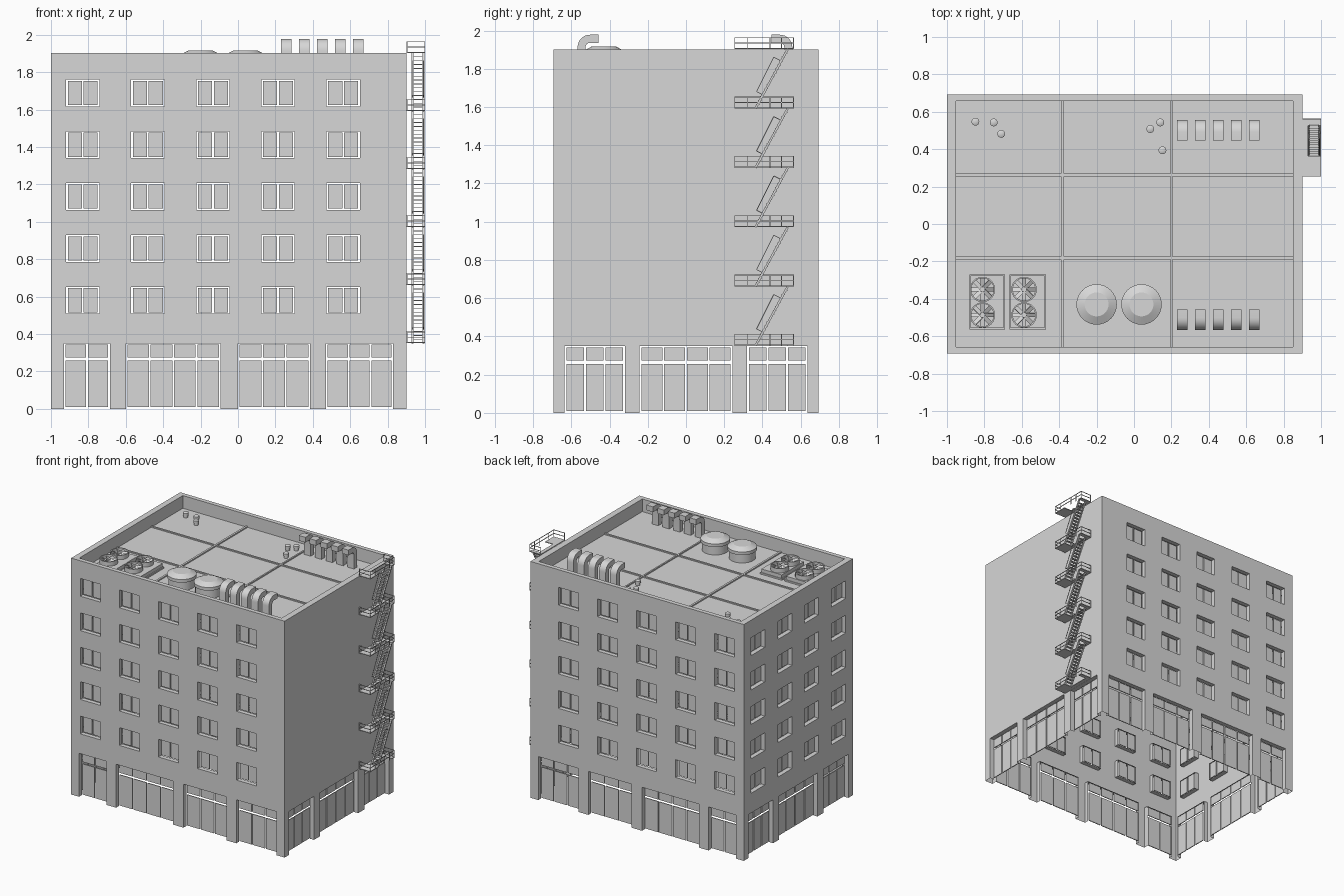
import bpy, bmesh, math
from mathutils import Matrix, Vector

if "Cube" in bpy.data.objects:
    bpy.data.objects.remove(bpy.data.objects["Cube"])

grey = bpy.data.materials.new("plain_grey")
grey.use_nodes = True
COLOUR = (0.68, 0.68, 0.68, 1)
grey.diffuse_color = COLOUR
grey.node_tree.nodes["Principled BSDF"].inputs["Base Color"].default_value = COLOUR

X0, X1, Y, TOP, ROOF, REVEAL = -1.0, 0.9, 0.693, 1.902, 1.8, 0.036


def finish(name, bm, smooth=0):
    me = bpy.data.meshes.new(name)
    bm.to_mesh(me)
    bm.free()
    me.materials.append(grey)
    ob = bpy.data.objects.new(name, me)
    bpy.context.collection.objects.link(ob)
    if smooth:
        bpy.ops.object.select_all(action='DESELECT')
        ob.select_set(True)
        bpy.context.view_layer.objects.active = ob
        bpy.ops.object.shade_smooth_by_angle(angle=math.radians(smooth))


def box(bm, x0, x1, y0, y1, z0, z1):
    m = Matrix.Translation(((x0 + x1) / 2, (y0 + y1) / 2, (z0 + z1) / 2))
    bmesh.ops.create_cube(bm, size=1, matrix=m @ Matrix.Diagonal((x1 - x0, y1 - y0, z1 - z0, 1)))


def bar(bm, a, b, w=0.004):
    a, b = Vector(a), Vector(b)
    m = Matrix.Translation((a + b) / 2) @ (b - a).to_track_quat('Z', 'Y').to_matrix().to_4x4()
    bmesh.ops.create_cube(bm, size=1, matrix=m @ Matrix.Diagonal((w, w, (b - a).length, 1)))


def cone(bm, x, y, z0, z1, r0, r1, n=24):
    bmesh.ops.create_cone(bm, cap_ends=True, segments=n, radius1=r0, radius2=r1, depth=z1 - z0,
                          matrix=Matrix.Translation((x, y, (z0 + z1) / 2)))


# Openings: shopfronts as (start, end, pane count), window columns by centre
SHOP_TOP, WIN_W, WIN_H = 0.35, 0.178, 0.143
ROWS = [0.509 + 0.277 * i for i in range(5)]
SHOPS_X = [(-0.93, -0.685, 2), (-0.6, -0.093, 4), (0, 0.385, 3), (0.47, 0.83, 3)]
SHOPS_Y = [(-0.635, -0.32, 3), (-0.243, 0.243, 4), (0.32, 0.635, 3)]
COLS_X = [-0.83 + 0.348 * i for i in range(5)]
COLS_Y = [-0.514, -0.168, 0.168, 0.514]
SIDES = {
    "front": (lambda t, z, d: (t, -Y + d, z), X0, X1, SHOPS_X, COLS_X, False),
    "back": (lambda t, z, d: (t, Y - d, z), X0, X1, SHOPS_X, COLS_X, True),
    "right": (lambda t, z, d: (X0 + d, t, z), -Y, Y, SHOPS_Y, COLS_Y, True),
    "left": (lambda t, z, d: (X1 - d, t, z), -Y, Y, SHOPS_Y, [], False),
}

# Thin wall sheets with openings, inward reveals and recessed panes
shell = bmesh.new()
zcuts = sorted([0, SHOP_TOP, TOP] + ROWS + [z + WIN_H for z in ROWS])
for side, (place, t0, t1, shops, cols, flip) in SIDES.items():
    holes = [(a, b, 0, SHOP_TOP) for a, b, n in shops]
    holes += [(c - WIN_W / 2, c + WIN_W / 2, z, z + WIN_H) for c in cols for z in ROWS]

    def quad(*pts):
        pts = pts[::-1] if flip else pts
        shell.faces.new([shell.verts.new(place(*p)) for p in pts])

    tcuts = sorted({t0, t1} | {h[0] for h in holes} | {h[1] for h in holes})
    for ta, tb in zip(tcuts, tcuts[1:]):
        for za, zb in zip(zcuts, zcuts[1:]):
            tm, zm = (ta + tb) / 2, (za + zb) / 2
            if not any(h[0] < tm < h[1] and h[2] < zm < h[3] for h in holes):
                quad((ta, za, 0), (tb, za, 0), (tb, zb, 0), (ta, zb, 0))
    for a, b, lo, hi in holes:
        ring = [(a, lo), (a, hi), (b, hi), (b, lo)]
        sides = list(zip(ring, ring[1:] + ring[:1]))
        for p, q in sides if lo > 0 else sides[:3]:
            quad((*p, 0), (*p, REVEAL), (*q, REVEAL), (*q, 0))

    panes = bmesh.new()

    def pane(ta, tb, za, zb):
        p, q = place(ta, za, REVEAL - 0.007), place(tb, zb, REVEAL)
        box(panes, *[f(p[i], q[i]) for i in range(3) for f in (min, max)])

    g = 0.009
    for a, b, n in shops:
        w = (b - a - g) / n
        for i in range(n):
            s = a + g + i * w
            pane(s, s + w - g, 0.01, 0.257)
            pane(s, s + w - g, 0.273, SHOP_TOP - 0.007)
    for c in cols:
        for z in ROWS:
            for s in (c - WIN_W / 2 + g, c + g / 2):
                pane(s, s + WIN_W / 2 - 1.5 * g, z + 0.007, z + WIN_H - 0.007)
    finish(side + "_window_panes", panes)

bmesh.ops.remove_doubles(shell, verts=shell.verts, dist=0.0005)
finish("walls", shell)

# Parapet rim, its inner faces and the sunken roof deck
XA, XB, YI = X0 + 0.048, X1 - 0.05, Y - 0.035
bm = bmesh.new()
loops = [[bm.verts.new((x, y, z)) for x, y in ((xa, -yy), (xb, -yy), (xb, yy), (xa, yy))]
         for xa, xb, yy, z in ((X0, X1, Y, TOP), (XA, XB, YI, TOP), (XA, XB, YI, ROOF))]
for la, lb in zip(loops, loops[1:]):
    for k in range(4):
        bm.faces.new((la[k - 1], la[k], lb[k], lb[k - 1]))
bm.faces.new(loops[2])
finish("parapet_and_roof", bm)

# Raised roof ribs
bm = bmesh.new()
for x, w in ((-0.382, 0.008), (0.2, 0.006)):
    box(bm, x - w, x + w, -YI, YI, ROOF - 0.005, ROOF + 0.01)
for y in (0.262, -0.182):
    box(bm, XA, XB, y - 0.007, y + 0.007, ROOF - 0.005, ROOF + 0.009)
finish("roof_ribs", bm)

# Cooling units: low box on a plinth with two bladed fans each
for i, (x0, x1, fx) in enumerate(((-0.88, -0.69, -0.81), (-0.665, -0.47, -0.588))):
    bm = bmesh.new()
    box(bm, x0, x1, -0.565, -0.27, ROOF, ROOF + 0.012)
    box(bm, x0 + 0.006, x1 - 0.008, -0.557, -0.276, ROOF, ROOF + 0.04)
    finish(f"cooling_unit_{i + 1}", bm)
    bm = bmesh.new()
    for fy in (-0.35, -0.487):
        base = ROOF + 0.04
        rings = [[bm.verts.new((fx + r * math.cos(k * math.tau / 24),
                                fy + r * math.sin(k * math.tau / 24), base + h)) for k in range(24)]
                 for r, h in ((0.068, 0), (0.068, 0.035), (0.06, 0.035), (0.06, 0))]
        for ra, rb in zip(rings, rings[1:]):
            for k in range(24):
                bm.faces.new((ra[k - 1], ra[k], rb[k], rb[k - 1]))
        cone(bm, fx, fy, base, base + 0.03, 0.018, 0.014, 12)
        for k in range(8):
            spin = Matrix.Translation((fx, fy, base + 0.02)) @ Matrix.Rotation(k * math.tau / 8, 4, 'Z')
            tilt = Matrix.Translation((0.037, 0, 0)) @ Matrix.Rotation(0.5, 4, 'X')
            bmesh.ops.create_cube(bm, size=1, matrix=spin @ tilt @ Matrix.Diagonal((0.046, 0.024, 0.003, 1)))
    finish(f"cooling_fans_{i + 1}", bm, 35)

# Round tanks with overhanging sloped lids
for i, x in enumerate((-0.2, 0.04)):
    bm = bmesh.new()
    cone(bm, x, -0.43, ROOF, 1.875, 0.098, 0.098, 32)
    cone(bm, x, -0.43, 1.868, 1.893, 0.108, 0.108, 32)
    cone(bm, x, -0.43, 1.893, 1.916, 0.108, 0.064, 32)
    finish(f"round_tank_{i + 1}", bm, 20)

# Bent rectangular ducts in two rows, mouths facing the middle of the roof
for row, sign, shift in (("front", 1, 0), ("back", -1, 0.011)):
    bm = bmesh.new()
    for i in range(5):
        x = 0.229 + 0.0963 * i
        outer, inner = [(-0.567, ROOF)], [(-0.525, ROOF)]
        for k in range(9):
            a = math.pi - k * math.pi / 16
            c, s = math.cos(a), math.sin(a)
            outer.append((-0.502 + 0.065 * c, 1.913 + 0.065 * s))
            inner.append((-0.502 + 0.023 * c, 1.913 + 0.023 * s))
        outer.append((-0.457, 1.978))
        inner.append((-0.457, 1.936))
        loops = [[bm.verts.new((x + dx, sign * (y + shift), z)) for y, z in line]
                 for line, dx in ((outer, 0), (outer, 0.058), (inner, 0.058), (inner, 0))]
        for la, lb in zip(loops, loops[1:] + loops[:1]):
            for k in range(len(outer) - 1):
                bm.faces.new((la[k], la[k + 1], lb[k + 1], lb[k]))
        bm.faces.new([l[-1] for l in loops])
    bmesh.ops.recalc_face_normals(bm, faces=bm.faces)
    finish(row + "_ducts", bm, 35)

# Small capped vent pipes
bm = bmesh.new()
for x, y in ((-0.848, 0.547), (-0.75, 0.543), (-0.71, 0.482), (0.14, 0.543), (0.087, 0.508), (0.152, 0.394)):
    cone(bm, x, y, ROOF, ROOF + 0.02, 0.017, 0.017, 16)
    cone(bm, x, y, ROOF + 0.018, ROOF + 0.037, 0.021, 0.021, 16)
    cone(bm, x, y, ROOF + 0.037, ROOF + 0.042, 0.021, 0.012, 16)
finish("vent_pipes", bm, 35)

# Fire escape: railed landings joined by steep flights
RISE, Y0, Y1, S0, S1 = 0.3103, 0.255, 0.562, 0.363, 0.532
landings, rails, stairs = bmesh.new(), bmesh.new(), bmesh.new()
for level in range(6):
    z = 0.351 + RISE * level
    for x0, x1, ya, yb in ((0.9, 0.93, Y0, Y1), (0.93, 0.999, Y0, S0), (0.93, 0.999, S1, Y1)):
        box(landings, x0, x1, ya, yb, z, z + 0.006)
    for h in (0.032, 0.06):
        bar(rails, (0.998, Y0, z + h), (0.998, Y1, z + h))
        for y in (Y0, Y1):
            bar(rails, (0.9, y, z + h), (0.998, y, z + h))
    for y in (Y0, 0.32, 0.44, 0.5, Y1):
        bar(rails, (0.998, y, z), (0.998, y, z + 0.06))
    for y in (Y0, Y1):
        bar(rails, (0.904, y, z), (0.904, y, z + 0.06))
    if level == 5:
        break
    for x in (0.934, 0.992):
        bar(stairs, (x, S0, z), (x, S1, z + RISE), 0.011)
        a, b = Vector((x, S0 + 0.042, z + 0.07)), Vector((x, S0 + 0.132, z + 0.25))
        off = Vector((0, -0.036, 0.018))
        for p, q in ((a, b), (a + off, b + off), (a, a + off), (b, b + off)):
            bar(rails, p, q)
    for k in range(1, 15):
        y, h = S0 + (S1 - S0) * k / 15, z + RISE * k / 15
        box(stairs, 0.934, 0.992, y - 0.009, y + 0.009, h - 0.002, h + 0.002)
finish("escape_landings", landings)
finish("escape_railings", rails)
finish("escape_stairs", stairs)
